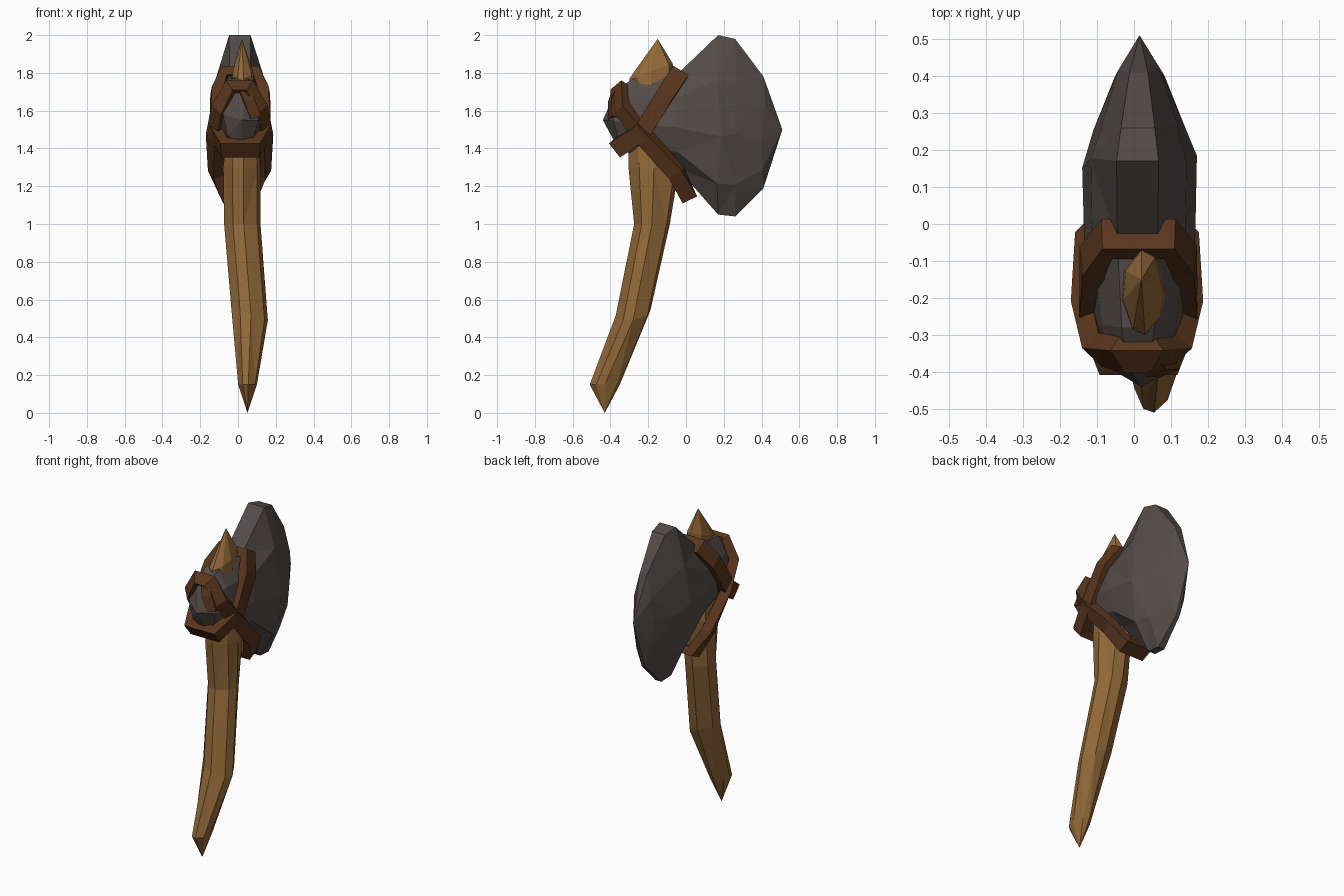
import bpy, bmesh, math, random
from mathutils import Vector

if "Cube" in bpy.data.objects:
    bpy.data.objects.remove(bpy.data.objects["Cube"])

random.seed(4)


def material(name, rgb):
    m = bpy.data.materials.new(name)
    m.diffuse_color = (*rgb, 1)
    m.use_nodes = True
    m.node_tree.nodes["Principled BSDF"].inputs["Base Color"].default_value = m.diffuse_color
    return m


def make_object(name, bm, mat):
    bmesh.ops.recalc_face_normals(bm, faces=bm.faces)
    me = bpy.data.meshes.new(name)
    bm.to_mesh(me)
    bm.free()
    me.materials.append(mat)
    ob = bpy.data.objects.new(name, me)
    bpy.context.collection.objects.link(ob)
    return ob


def bridge(bm, a, b):
    n = len(a)
    for i in range(n):
        bm.faces.new((a[i], a[(i + 1) % n], b[(i + 1) % n], b[i]))


def loft(name, start, rings, end, mat):
    """Skin a list of rings, closed by a point at each end."""
    bm = bmesh.new()
    loops = [[bm.verts.new(p) for p in r] for r in rings]
    for a, b in zip(loops, loops[1:]):
        bridge(bm, a, b)
    for tip, loop in ((start, loops[0]), (end, loops[-1])):
        v = bm.verts.new(tip)
        for i in range(len(loop)):
            bm.faces.new((loop[i], loop[(i + 1) % len(loop)], v))
    bmesh.ops.triangulate(bm, faces=bm.faces)
    return make_object(name, bm, mat)


def strap(name, pts, width, thick, centre, mat, closed=True):
    """Flat band along a path, lying tangent to the thing it wraps."""
    bm = bmesh.new()
    pts = [Vector(p) for p in pts]
    n, loops = len(pts), []
    for i, p in enumerate(pts):
        prev = pts[i - 1] if closed or i else p
        nxt = pts[(i + 1) % n] if closed or i < n - 1 else p
        t = (nxt - prev).normalized()
        r = p - Vector(centre)
        r = (r - t * r.dot(t)).normalized()
        w = t.cross(r) * width / 2
        r *= thick / 2
        loops.append([bm.verts.new(q) for q in (p + w + r, p - w + r, p - w - r, p + w - r)])
    for i in range(n if closed else n - 1):
        bridge(bm, loops[i], loops[(i + 1) % n])
    if not closed:
        bm.faces.new(loops[0])
        bm.faces.new(loops[-1])
    return make_object(name, bm, mat)


def mirrored(half, cx):
    return [(cx + x, y, z) for x, y, z in half] + [(cx - x, y, z) for x, y, z in reversed(half)]


wood = material("wood", (0.29, 0.14, 0.04))
stone = material("stone", (0.088, 0.073, 0.067))
leather = material("leather", (0.10, 0.036, 0.012))

# Bent wooden handle: z, centre x, centre y, half width x, half depth y, tilt x, tilt y
stations = [(0.15, 0.05, -0.43, 0.05, 0.08, 0, 0), (0.53, 0.06, -0.28, 0.098, 0.092, -0.04, 0.01),
            (1.00, 0.022, -0.18, 0.097, 0.095, 0, 0), (1.30, 0.02, -0.17, 0.10, 0.135, 0, 0),
            (1.81, 0.025, -0.185, 0.055, 0.115, 0, 0.04)]
rings = []
for z, cx, cy, hx, hy, tx, ty in stations:
    ring = []
    for deg in (0, 55, 95, 150, 190, 240, 275, 325):
        c, s = math.cos(math.radians(deg)), math.sin(math.radians(deg))
        ring.append((cx + hx * c, cy + hy * s, z + tx * c + ty * s))
    rings.append(ring)
loft("handle", (0.05, -0.43, 0.0), rings, (0.02, -0.15, 1.98), wood)

# Chipped stone head, lofted front to back: y, low z, high z, half thickness
section = [(0.33, 1), (0.82, 0.5), (1, -0.1), (0.75, -0.65), (0.15, -1),
           (-0.2, -1), (-0.75, -0.6), (-1, 0), (-0.85, 0.5), (-0.4, 1)]
stations = [(-0.37, 1.42, 1.71, 0.095), (-0.28, 1.36, 1.77, 0.12), (-0.05, 1.30, 1.79, 0.15),
            (0.17, 1.05, 2.0, 0.155), (0.26, 1.04, 1.98, 0.125), (0.41, 1.19, 1.78, 0.068)]
rings = []
for y, lo, hi, hx in stations:
    ring = []
    for sx, sz in section:
        j = 0.02 * (1 - abs(sz))
        ring.append((0.015 + hx * sx, y + random.uniform(-j, j),
                     (lo + hi) / 2 + (hi - lo) / 2 * sz + random.uniform(-j, j)))
    rings.append(ring)
loft("stone_head", (0.02, -0.44, 1.55), rings, (0.015, 0.51, 1.5), stone)

# Crossed leather straps and the loose tail
centre = (0.01, -0.18, 1.55)
strap("strap_rising", mirrored([(0.085, -0.04, 1.79), (0.125, -0.10, 1.70), (0.13, -0.23, 1.49),
                                (0.085, -0.36, 1.405)], 0.012), 0.095, 0.06, centre, leather)
strap("strap_falling", mirrored([(0.04, -0.35, 1.72), (0.10, -0.34, 1.61), (0.13, -0.22, 1.46),
                                 (0.125, -0.05, 1.27), (0.07, 0.01, 1.15)], 0.008),
      0.085, 0.06, centre, leather)
strap("strap_tail", [(0.03, -0.36, 1.72), (0.055, -0.385, 1.65), (0.09, -0.385, 1.56)],
      0.06, 0.04, centre, leather, closed=False)
